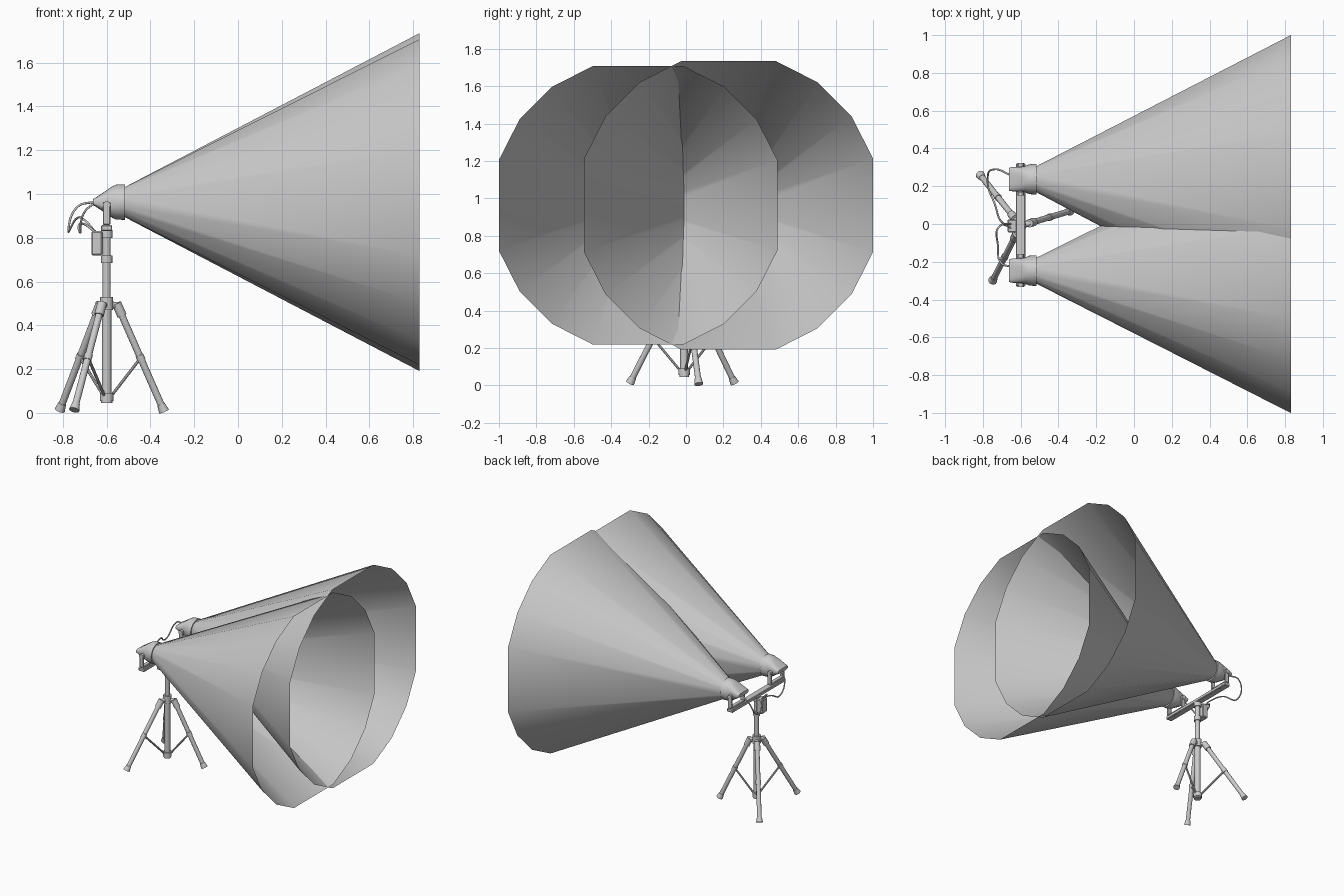
import bpy, bmesh, math
from mathutils import Vector, Matrix

cube = bpy.data.objects.get("Cube")
if cube:
    bpy.data.objects.remove(cube, do_unlink=True)

grey = bpy.data.materials.new("plain grey")
grey.use_nodes = True
grey.diffuse_color = (0.6, 0.6, 0.6, 1)
grey.node_tree.nodes["Principled BSDF"].inputs["Base Color"].default_value = (0.6, 0.6, 0.6, 1)

POLE_X, POLE_Y, LAMP_Z = -0.6, -0.01, 0.963


def finish(name, bm, angle=40):
    """Turn a bmesh into a named, smooth-shaded object."""
    bmesh.ops.recalc_face_normals(bm, faces=bm.faces)
    mesh = bpy.data.meshes.new(name)
    bm.to_mesh(mesh)
    bm.free()
    mesh.materials.append(grey)
    obj = bpy.data.objects.new(name, mesh)
    bpy.context.collection.objects.link(obj)
    bpy.ops.object.select_all(action="DESELECT")
    obj.select_set(True)
    bpy.context.view_layer.objects.active = obj
    bpy.ops.object.shade_smooth_by_angle(angle=math.radians(angle))
    return obj


def rod(name, start, end, r1, r2=None, sides=16):
    """Round bar between two points, optionally tapered."""
    a, b = Vector(start), Vector(end)
    turn = (b - a).to_track_quat("Z", "Y").to_matrix().to_4x4()
    bm = bmesh.new()
    bmesh.ops.create_cone(bm, cap_ends=True, segments=sides, radius1=r1,
                          radius2=r1 if r2 is None else r2, depth=(b - a).length,
                          matrix=Matrix.Translation((a + b) / 2) @ turn)
    return finish(name, bm)


def box(name, center, size, bevel=0.004):
    bm = bmesh.new()
    bmesh.ops.create_cube(bm, size=1, matrix=Matrix.Translation(center) @ Matrix.Diagonal((*size, 1)))
    bmesh.ops.bevel(bm, geom=bm.edges[:], offset=bevel, segments=1, affect="EDGES")
    return finish(name, bm, 30)


def loft(name, rings, caps):
    """Skin a list of point rings of equal length."""
    bm = bmesh.new()
    rows = [[bm.verts.new(p) for p in ring] for ring in rings]
    n = len(rows[0])
    for low, high in zip(rows, rows[1:]):
        for i in range(n):
            j = (i + 1) % n
            bm.faces.new((low[i], low[j], high[j], high[i]))
    if caps:
        bm.faces.new(rows[0])
        bm.faces.new(rows[-1])
    return finish(name, bm)


def rounded_ring(x, y, half_y, half_z, power, sides=32):
    """Superellipse cross-section facing along x."""
    ring = []
    for i in range(sides):
        a = math.tau * i / sides
        c, s = math.cos(a), math.sin(a)
        ring.append((x, y + half_y * math.copysign(abs(c) ** power, c),
                     LAMP_Z + half_z * math.copysign(abs(s) ** power, s)))
    return ring


def beam_ring(x, y, radius):
    """Twenty-sided ring without its four axis corners."""
    angles = [math.radians(18 * k) for k in range(20) if k % 5]
    return [(x, y + radius * math.cos(a), LAMP_Z + radius * math.sin(a)) for a in angles]


def cable(name, points):
    curve = bpy.data.curves.new(name, "CURVE")
    curve.dimensions = "3D"
    curve.bevel_depth = 0.005
    curve.bevel_resolution = 2
    curve.resolution_u = 8
    spline = curve.splines.new("BEZIER")
    spline.bezier_points.add(len(points) - 1)
    for knot, p in zip(spline.bezier_points, points):
        knot.co = p
        knot.handle_left_type = knot.handle_right_type = "AUTO"
    curve.materials.append(grey)
    obj = bpy.data.objects.new(name, curve)
    bpy.context.collection.objects.link(obj)


# Lamps with their yokes and open light beams
for side, y, rim_y, rim_radius in (("left", 0.237, 0.2275, 0.812), ("right", -0.247, -0.256, 0.783)):
    sections = ((-0.662, 0.06, 0.014, 0.6), (-0.645, 0.064, 0.024, 0.6), (-0.595, 0.066, 0.058, 0.7),
                (-0.575, 0.07, 0.072, 0.9), (-0.555, 0.079, 0.08, 1), (-0.517, 0.081, 0.081, 1))
    loft(side + "_lamp_housing", [rounded_ring(x, y, hy, hz, p) for x, hy, hz, p in sections], True)
    loft(side + "_light_beam", [beam_ring(-0.525, y, 0.068), beam_ring(0.83, rim_y, rim_radius)], False)
    box(side + "_yoke_base", (POLE_X, y, 0.865), (0.034, 0.166, 0.012))
    for d in (-0.077, 0.077):
        box(side + "_yoke_arm", (POLE_X, y + d, 0.912), (0.034, 0.01, 0.1), 0.003)
        rod(side + "_yoke_knob", (POLE_X, y + d - 0.01, 0.95), (POLE_X, y + d + 0.01, 0.95), 0.017)
    rod(side + "_yoke_stud", (POLE_X, y, 0.83), (POLE_X, y, 0.87), 0.014)

# Crossbar, clamp and control box
box("crossbar", (POLE_X, -0.005, 0.845), (0.05, 0.65, 0.026))
rod("crossbar_clamp", (POLE_X, POLE_Y, 0.80), (POLE_X, POLE_Y, 0.835), 0.027)
box("control_box", (-0.645, POLE_Y, 0.775), (0.05, 0.07, 0.11), 0.006)

# Stand pole with collars
for name, z1, z2, radius in (("upper_pole", 0.5, 0.85, 0.018), ("lower_pole", 0.06, 0.5, 0.021),
                             ("pole_collar", 0.685, 0.72, 0.026), ("leg_hub", 0.47, 0.53, 0.03),
                             ("brace_hub", 0.055, 0.09, 0.031), ("pole_foot", 0.045, 0.055, 0.026)):
    rod(name, (POLE_X, POLE_Y, z1), (POLE_X, POLE_Y, z2), radius)

# Three folding legs with braces and rubber feet
for foot in ((-0.812, 0.257, 0.018), (-0.747, -0.297, 0.018), (-0.34, 0.068, 0.012)):
    foot = Vector(foot)
    out = Vector((foot.x - POLE_X, foot.y - POLE_Y, 0)).normalized()
    hub = Vector((POLE_X, POLE_Y, 0))
    top = hub + out * 0.052 + Vector((0, 0, 0.49))
    along = (foot - top).normalized()
    rod("leg_pivot_arm", hub + Vector((0, 0, 0.495)), top, 0.016)
    rod("leg_socket", top - along * 0.012, top + along * 0.05, 0.022)
    rod("leg", top, foot, 0.016)
    rod("leg_foot", foot - along * 0.03, foot + along * 0.006, 0.018, 0.024)
    middle = top.lerp(foot, 0.5)
    rod("leg_brace_sleeve", middle - along * 0.015, middle + along * 0.015, 0.019)
    rod("leg_brace", hub + out * 0.02 + Vector((0, 0, 0.075)), middle, 0.007, sides=8)

# Power cables from the lamps to the control box
cable("left_cable", ((-0.655, 0.26, 0.965), (-0.735, 0.29, 0.94), (-0.775, 0.23, 0.83),
                     (-0.735, 0.1, 0.89), (-0.7, 0.01, 0.88), (-0.65, 0.0, 0.825)))
cable("right_cable", ((-0.655, -0.225, 0.96), (-0.70, -0.21, 0.92), (-0.72, -0.12, 0.825),
                      (-0.71, -0.01, 0.865), (-0.65, -0.02, 0.825)))
